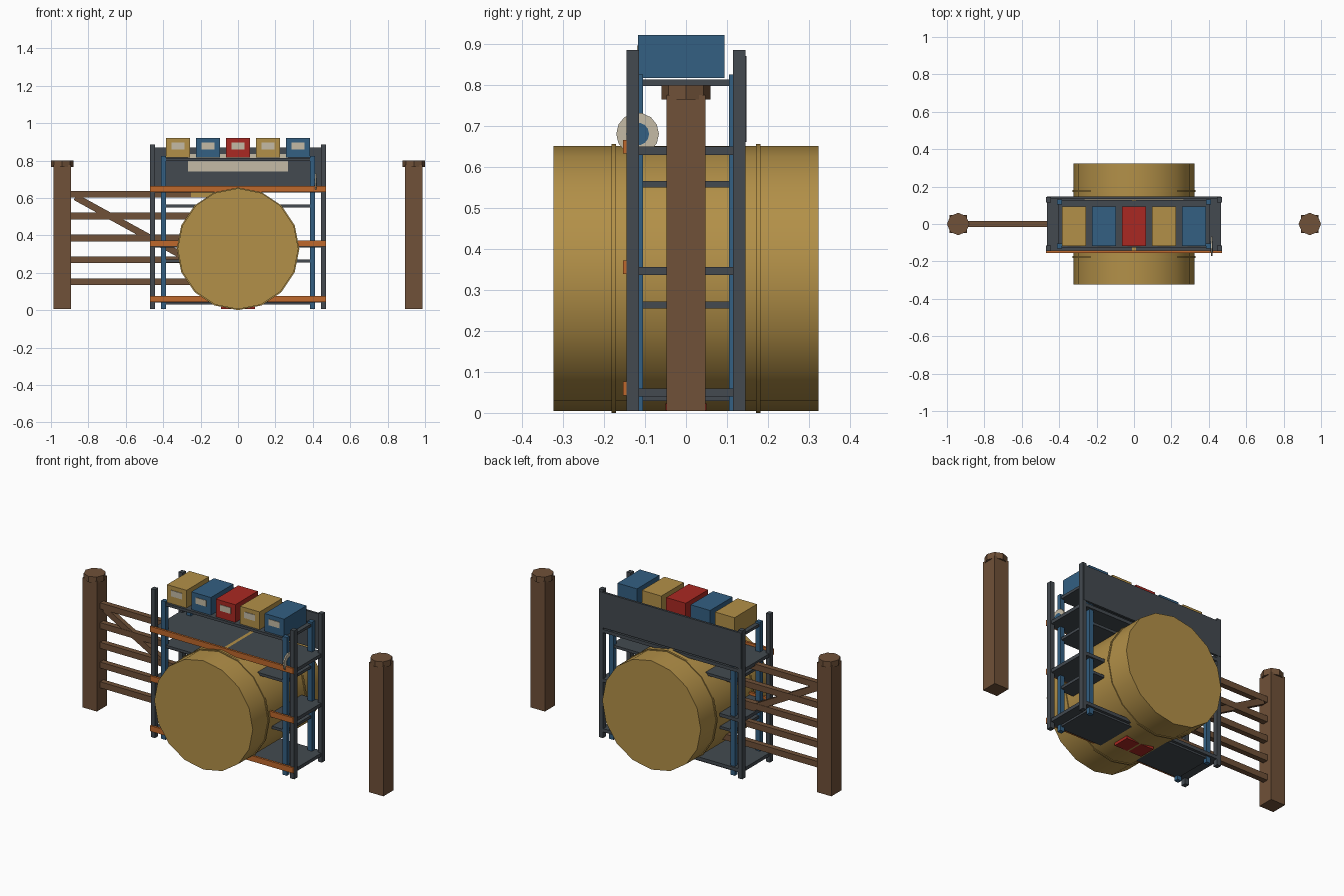
import bpy, math
from mathutils import Vector

if "Cube" in bpy.data.objects:
    bpy.data.objects.remove(bpy.data.objects["Cube"], do_unlink=True)


def material(name, rgb):
    m = bpy.data.materials.new(name)
    m.use_nodes = True
    m.diffuse_color = (*rgb, 1)
    m.node_tree.nodes["Principled BSDF"].inputs["Base Color"].default_value = (*rgb, 1)
    return m


wood = material("brown_wood", (0.16, 0.082, 0.04))
slate = material("slate_metal", (0.056, 0.068, 0.08))
blue = material("blue_paint", (0.033, 0.115, 0.225))
orange = material("orange_paint", (0.52, 0.14, 0.025))
straw = material("straw", (0.45, 0.28, 0.065))
red = material("red_paint", (0.40, 0.022, 0.016))
cream = material("cream_card", (0.56, 0.50, 0.38))


def box(name, mat, xs, ys, zs):
    """Box from its low and high limits on each axis."""
    lo, hi = Vector((xs[0], ys[0], zs[0])), Vector((xs[1], ys[1], zs[1]))
    bpy.ops.mesh.primitive_cube_add(size=1, location=(lo + hi) / 2)
    ob = bpy.context.object
    ob.name = name
    for v in ob.data.vertices:
        v.co *= hi - lo
    ob.data.materials.append(mat)
    return ob


def cylinder(name, mat, sides, radius, depth, loc, rot=(0, 0, 0), smooth=False):
    bpy.ops.mesh.primitive_cylinder_add(vertices=sides, radius=radius, depth=depth,
                                        location=loc, rotation=rot)
    ob = bpy.context.object
    ob.name = name
    ob.data.materials.append(mat)
    if smooth:
        bpy.ops.object.shade_smooth_by_angle(angle=math.radians(35))
    return ob


quarter = math.pi / 2

# Gate posts with octagonal caps
for side, x in (("left", 0.94), ("right", -0.94)):
    box(side + "_gate_post", wood, (x - 0.047, x + 0.047), (-0.047, 0.047), (0.005, 0.775))
    cylinder(side + "_post_cap", wood, 8, 0.06, 0.035, (x, 0, 0.782))

# Gate leaf: five rails, a diagonal brace and a latch
for i in range(5):
    z = 0.152 + i * 0.117
    box("gate_rail", wood, (-0.9, -0.05), (-0.016, 0.016), (z - 0.018, z + 0.018))
start, end = Vector((-0.87, 0, 0.605)), Vector((-0.06, 0, 0.16))
half = (end - start).length / 2
brace = box("gate_brace", wood, (-half, half), (-0.014, 0.014), (-0.018, 0.018))
brace.location = (start + end) / 2
brace.rotation_euler.y = math.atan2(start.z - end.z, end.x - start.x)
box("gate_latch", straw, (-0.25, -0.05), (-0.022, 0.022), (0.605, 0.635))

# Round bale with two binding bands
cylinder("round_bale", straw, 16, 0.323, 0.646, (0, 0, 0.328), (quarter, 0, 0), True)
for y in (-0.176, 0.176):
    cylinder("bale_band", straw, 16, 0.328, 0.011, (0, y, 0.328), (quarter, 0, 0), True)
box("floor_plate", red, (-0.09, 0.09), (-0.05, 0.05), (0.006, 0.03))

# Rack uprights: tall outer frame and shorter inner frame
for sx in (-1, 1):
    for sy in (-1, 1):
        x, y = sx * 0.457, sy * 0.13
        box("outer_upright", slate, (x - 0.013, x + 0.013), (y - 0.015, y + 0.015), (0.005, 0.885))
        x, y = sx * 0.398, sy * 0.118
        box("inner_upright", blue, (x - 0.014, x + 0.014), (y - 0.013, y + 0.013), (0.005, 0.825))

# Outer decks, each with an orange beam along the front
for z in (0.05, 0.346, 0.639):
    box("outer_deck", slate, (-0.465, 0.465), (-0.142, 0.142), (z - 0.01, z + 0.01))
    box("front_beam", orange, (-0.47, 0.47), (-0.154, -0.141), (z - 0.007, z + 0.026))

# Inner decks
for z in (0.037, 0.263, 0.557, 0.805):
    box("inner_deck", slate, (-0.405, 0.405), (-0.126, 0.126), (z - 0.008, z + 0.008))

# Back panel with a long card strip on its inner side
box("back_panel", slate, (-0.465, 0.465), (0.134, 0.147), (0.66, 0.87))
box("card_strip", cream, (-0.267, 0.267), (0.128, 0.135), (0.74, 0.835))

# Storage boxes with front labels
for i, mat in enumerate((straw, blue, red, straw, blue)):
    x = (i - 2) * 0.16
    box("storage_box", mat, (x - 0.064, x + 0.064), (-0.117, 0.094), (0.816, 0.921))
    box("box_label", cream, (x - 0.035, x + 0.035), (-0.12, -0.116), (0.86, 0.896))

# Tape reel hung at the left end
cylinder("tape_reel", cream, 14, 0.052, 0.008, (0.416, -0.118, 0.68), (0, quarter, 0))
cylinder("reel_hub", blue, 14, 0.028, 0.012, (0.416, -0.118, 0.68), (0, quarter, 0))
